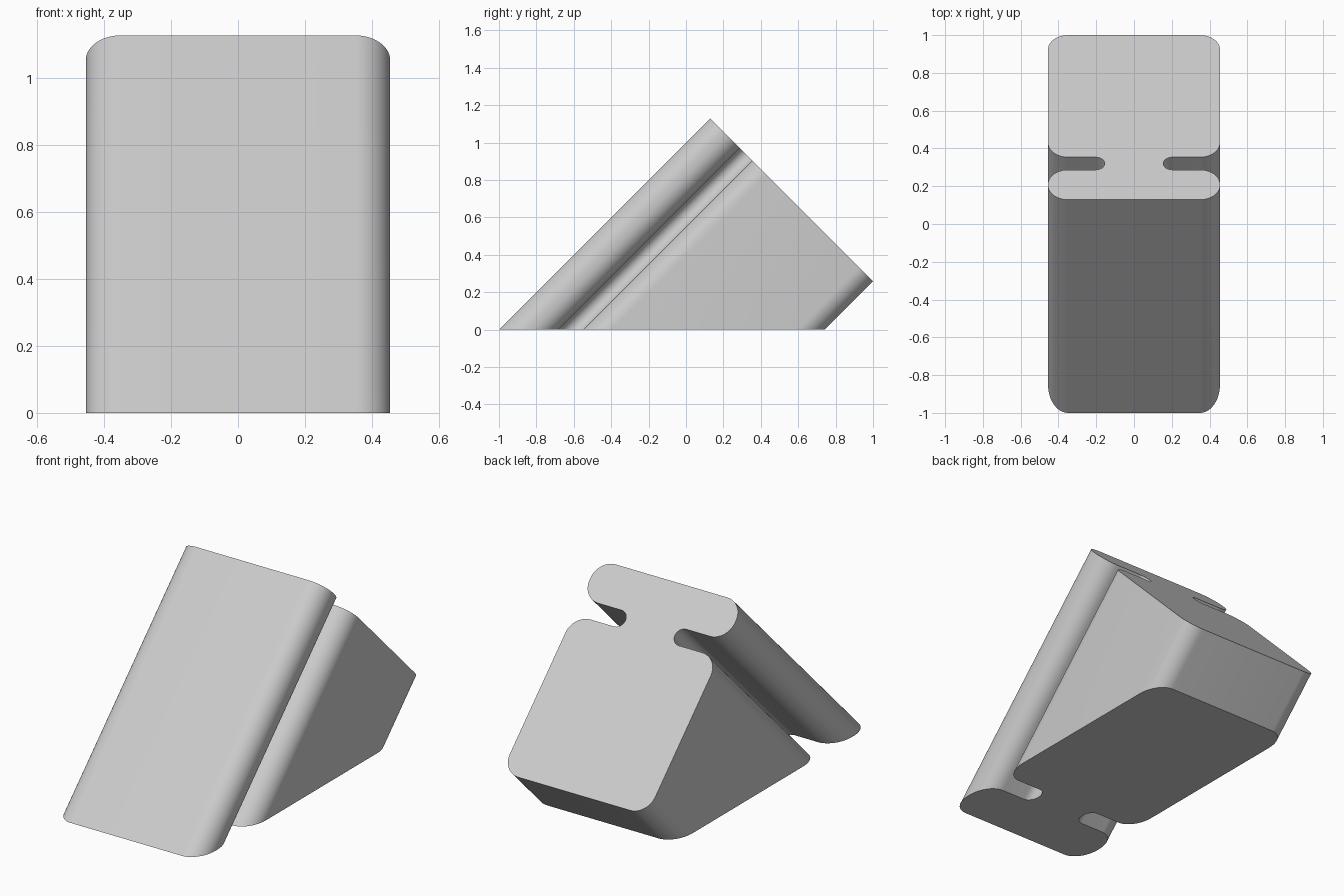
import bpy, bmesh
from math import sin, cos, pi, radians, sqrt

if "Cube" in bpy.data.objects:
    bpy.data.objects.remove(bpy.data.objects["Cube"], do_unlink=True)

HALF_W = 0.455
TIP = 1.257                    # slanted end lies on y + z = TIP
FRONT, CAP, BODY, BACK = -1.0, -0.683, -0.549, 0.742   # y levels on the base
NECK = 0.155                   # half width of the neck between the grooves
K = sqrt(2)                    # base stretch of the 45 degree cross-section
R = 0.106


def arc(cx, cy, r, start, end, steps=12):
    """Arc points; y is stretched so the square section is truly round."""
    return [(cx + r * cos(radians(start + (end - start) * i / steps)),
             cy + K * r * sin(radians(start + (end - start) * i / steps)))
            for i in range(steps + 1)]


# Right half of the cross-section, front to back
gr = (BODY - CAP) / K / 2
x = HALF_W - R
half = arc(x, FRONT + K * R, R, -90, 0)
half += arc(x, CAP - K * R, R, 0, 90)
half += arc(NECK + gr, (CAP + BODY) / 2, gr, 270, 90)
half += arc(x, BODY + K * R, R, -90, 0)
half += arc(x, BACK - K * R, R, 0, 90)
profile = half + [(-px, py) for px, py in reversed(half)]

# Sweep the section up at 45 degrees from the floor to the slanted end
bm = bmesh.new()
low = [bm.verts.new((px, s, 0)) for px, s in profile]
high = [bm.verts.new((px, (s + TIP) / 2, (TIP - s) / 2)) for px, s in profile]
bm.faces.new(list(reversed(low)))
bm.faces.new(high)
n = len(profile)
for i in range(n):
    j = (i + 1) % n
    bm.faces.new((low[i], low[j], high[j], high[i]))
bmesh.ops.recalc_face_normals(bm, faces=bm.faces[:])
mesh = bpy.data.meshes.new("slanted_grooved_block")
bm.to_mesh(mesh)
bm.free()
block = bpy.data.objects.new("slanted_grooved_block", mesh)
bpy.context.collection.objects.link(block)

# Plain grey finish
grey = bpy.data.materials.new("light_grey")
grey.use_nodes = True
colour = (0.6, 0.6, 0.6, 1)
grey.diffuse_color = colour
grey.node_tree.nodes["Principled BSDF"].inputs["Base Color"].default_value = colour
mesh.materials.append(grey)

bpy.ops.object.select_all(action='DESELECT')
block.select_set(True)
bpy.context.view_layer.objects.active = block
bpy.ops.object.shade_smooth_by_angle(angle=radians(30))
